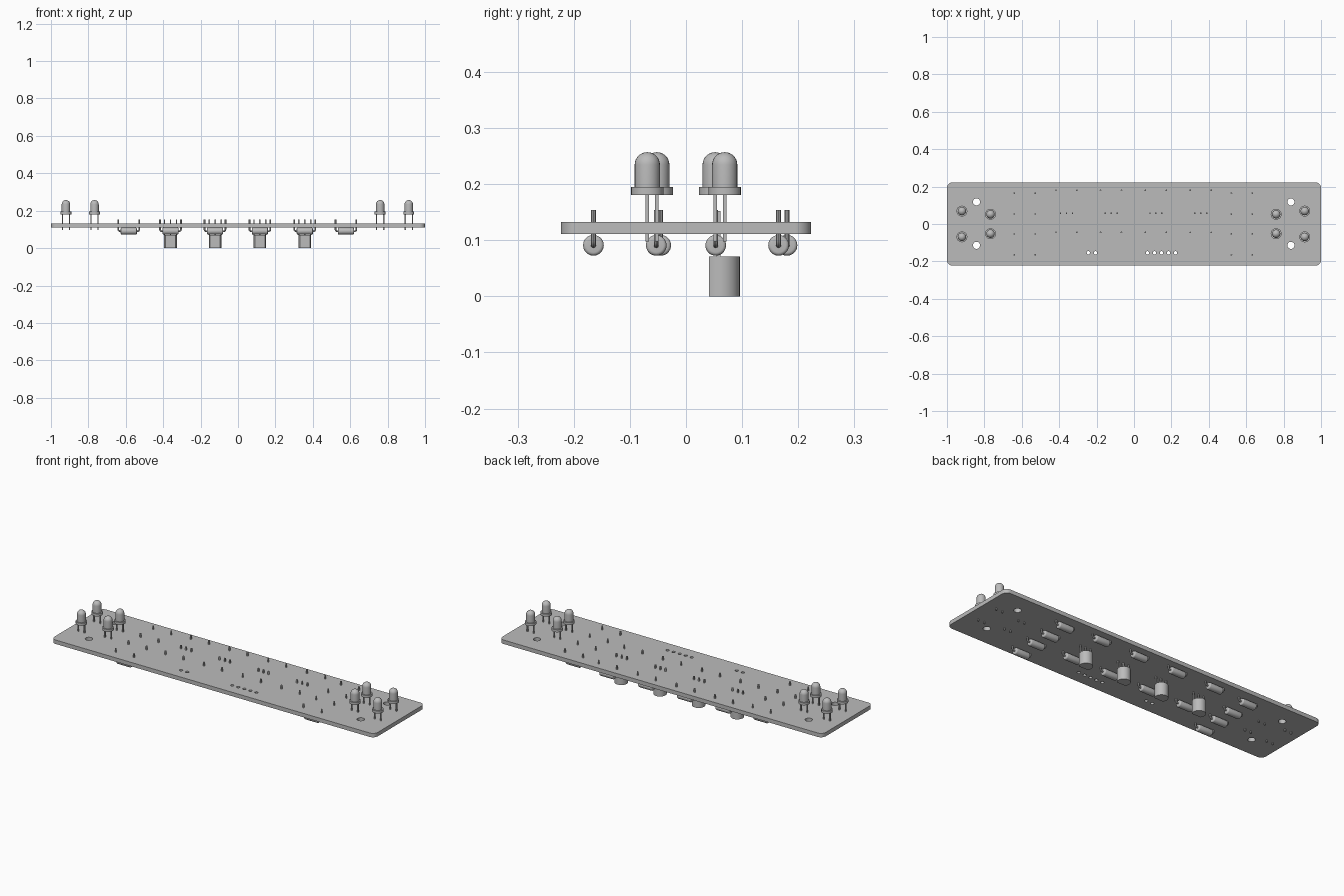
import bpy, bmesh
from math import sin, cos, pi, radians
from mathutils import Matrix

if "Cube" in bpy.data.objects:
    bpy.data.objects.remove(bpy.data.objects["Cube"])

GREY = (0.5, 0.5, 0.5, 1)
grey = bpy.data.materials.new("plain grey")
grey.use_nodes = True
grey.diffuse_color = GREY
grey.node_tree.nodes["Principled BSDF"].inputs["Base Color"].default_value = GREY


def arc(x, y, r, start, end, n):
    """Points along a circular arc, angles in degrees."""
    angles = [radians(start + (end - start) * i / n) for i in range(n + 1)]
    return [(x + r * cos(a), y + r * sin(a)) for a in angles]


def place(name, data, location=(0, 0, 0)):
    obj = bpy.data.objects.new(name, data)
    obj.location = location
    bpy.context.collection.objects.link(obj)
    return obj


def smooth(obj):
    bpy.ops.object.select_all(action="DESELECT")
    obj.select_set(True)
    bpy.context.view_layer.objects.active = obj
    bpy.ops.object.shade_smooth_by_angle(angle=radians(35))


def finish(bm, name):
    mesh = bpy.data.meshes.new(name)
    bmesh.ops.recalc_face_normals(bm, faces=bm.faces)
    bm.to_mesh(mesh)
    bm.free()
    mesh.materials.append(grey)
    return mesh


def lathe(bm, profile, steps=24):
    """Revolve (radius, height) points around z."""
    verts = [bm.verts.new((r, 0, z)) for r, z in profile]
    edges = [bm.edges.new(pair) for pair in zip(verts, verts[1:])]
    bmesh.ops.spin(bm, geom=verts + edges, cent=(0, 0, 0), axis=(0, 0, 1),
                   angle=2 * pi, steps=steps)
    bmesh.ops.remove_doubles(bm, verts=bm.verts, dist=0.00001)


def square_leg(bm, x, bottom, top, width=0.006):
    size = Matrix.Diagonal((width, width, top - bottom, 1))
    bmesh.ops.create_cube(bm, size=1, matrix=Matrix.Translation((x, 0, (top + bottom) / 2)) @ size)


def scatter(name, mesh, spots):
    """Place linked copies of a part and smooth their shared mesh."""
    objs = [place(f"{name}_{i + 1}", mesh, (x, y, 0)) for i, (x, y) in enumerate(spots)]
    smooth(objs[0])


# Circuit board: rounded plate with mounting and cable holes
BOARD_Z, BOARD_HALF = 0.122, 0.011
curve = bpy.data.curves.new("circuit_board", "CURVE")
curve.dimensions = "2D"
curve.fill_mode = "BOTH"
curve.extrude = BOARD_HALF


def outline(points):
    spline = curve.splines.new("POLY")
    spline.points.add(len(points) - 1)
    for p, (x, y) in zip(spline.points, points):
        p.co = (x, y, 0, 1)
    spline.use_cyclic_u = True


R = 0.03
corners = []
for i, (sx, sy) in enumerate([(1, 1), (-1, 1), (-1, -1), (1, -1)]):
    corners += arc(sx * (1 - R), sy * (0.223 - R), R, i * 90, i * 90 + 90, 8)
outline(corners)
for x in (-0.842, 0.839):
    for y in (0.118, -0.114):
        outline(arc(x, y, 0.019, 0, 360, 24)[:-1])
for x in [-0.244, -0.206] + [0.072 + 0.0375 * i for i in range(5)]:
    outline(arc(x, -0.154, 0.009, 0, 360, 16)[:-1])
curve.materials.append(grey)
board = place("circuit_board", curve, (0, 0, BOARD_Z))
bpy.context.view_layer.objects.active = board
board.select_set(True)
bpy.ops.object.convert(target="MESH")
board = bpy.context.view_layer.objects.active
bm = bmesh.new()
bm.from_mesh(board.data)
bmesh.ops.remove_doubles(bm, verts=bm.verts, dist=0.0001)
bmesh.ops.recalc_face_normals(bm, faces=bm.faces)
bm.to_mesh(board.data)
bm.free()
smooth(board)

# Lamps: domed bulb on a wider flange, with two legs through the board
bm = bmesh.new()
lathe(bm, [(0, 0.181), (0.029, 0.181), (0.029, 0.195), (0.0225, 0.195)]
      + arc(0, 0.2345, 0.0225, 0, 90, 8))
for x in (-0.019, 0.019):
    square_leg(bm, x, 0.098, 0.183)
scatter("lamp", finish(bm, "lamp"),
        [(x, s * y) for x, y in [(-0.92, 0.069), (-0.767, 0.052), (0.76, 0.052), (0.913, 0.069)]
         for s in (1, -1)])

# Resistors: lying barrel with a wire bent up through the board at each end
AXIS_Z, BODY_R, PITCH, WIRE_R = 0.091, 0.0185, 0.056, 0.0045
bm = bmesh.new()
half = [(0, 0.043)] + arc(BODY_R - 0.006, 0.037, 0.006, 90, 0, 4)
lathe(bm, half + [(r, -z) for r, z in reversed(half)], 20)
bmesh.ops.transform(bm, verts=bm.verts,
                    matrix=Matrix.Translation((0, 0, AXIS_Z)) @ Matrix.Rotation(pi / 2, 4, "Y"))
BEND = 0.009
for side in (-1, 1):
    path = [(0.04, AXIS_Z)] + arc(PITCH - BEND, AXIS_Z + BEND, BEND, -90, 0, 4) + [(PITCH, 0.154)]
    rings = []
    for i, (x, z) in enumerate(path):
        tilt = radians(min(max((i - 1) * 22.5, 0), 90))
        ring = []
        for k in range(10):
            a = 2 * pi * k / 10
            off = WIRE_R * cos(a)
            ring.append(bm.verts.new((side * (x - off * sin(tilt)), WIRE_R * sin(a),
                                      z + off * cos(tilt))))
        rings.append(ring)
    for lower, upper in zip(rings, rings[1:]):
        for k in range(10):
            n = (k + 1) % 10
            bm.faces.new((lower[k], lower[n], upper[n], upper[k]))
    bm.faces.new(rings[0])
    bm.faces.new(rings[-1])
outer = [(x, y) for x in (-0.584, 0.577) for y in (0.165, 0.053, -0.053, -0.165)]
inner = [(x, y) for x in (-0.361, -0.123, 0.117, 0.357) for y in (0.18, -0.045)]
scatter("resistor", finish(bm, "resistor"), outer + inner)

# Transistors: half-round body hanging on three legs
bm = bmesh.new()
section = arc(0, 0.004, 0.034, -38, 218, 20)
face = bm.faces.new([bm.verts.new((x, y, 0)) for x, y in section])
top = bmesh.ops.extrude_face_region(bm, geom=[face])["geom"]
bmesh.ops.translate(bm, vec=(0, 0, 0.071),
                    verts=[v for v in top if isinstance(v, bmesh.types.BMVert)])
for x in (-0.034, 0, 0.034):
    square_leg(bm, x * 0.94, 0.069, 0.152, 0.007)
scatter("transistor", finish(bm, "transistor"), [(x, 0.058) for x in (-0.361, -0.122, 0.117, 0.357)])
